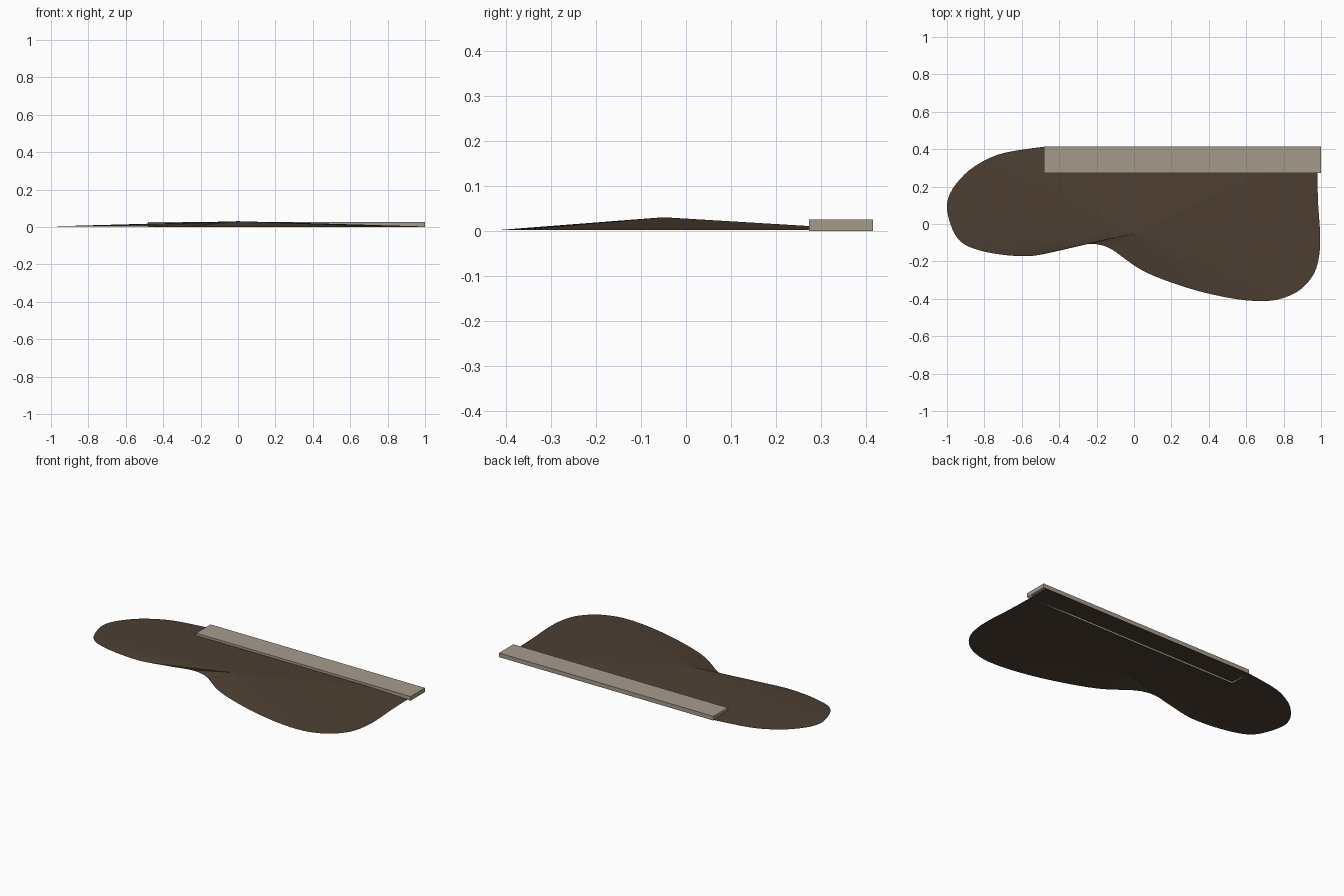
import bpy, bmesh
from mathutils import Vector

if "Cube" in bpy.data.objects:
    bpy.data.objects.remove(bpy.data.objects["Cube"])


def material(name, rgb):
    m = bpy.data.materials.new(name)
    m.diffuse_color = (*rgb, 1)
    m.use_nodes = True
    m.node_tree.nodes["Principled BSDF"].inputs["Base Color"].default_value = m.diffuse_color
    return m


def add_object(name, bm, mat):
    me = bpy.data.meshes.new(name)
    bm.to_mesh(me)
    bm.free()
    ob = bpy.data.objects.new(name, me)
    bpy.context.collection.objects.link(ob)
    me.materials.append(mat)
    return ob


def smooth_path(pts, steps=3):
    """Catmull-Rom curve through an open list of points."""
    p = [Vector(q) for q in pts]
    p = [p[0]] + p + [p[-1]]
    out = []
    for a, b, c, d in zip(p, p[1:], p[2:], p[3:]):
        for i in range(steps):
            t = i / steps
            out.append(0.5 * (2 * b + (c - a) * t + (2 * a - 5 * b + 4 * c - d) * t * t
                              + (3 * b - a - 3 * c + d) * t ** 3))
    return out + [p[-1]]


brown = material("dark earth brown", (0.075, 0.05, 0.033))
tan = material("stone tan", (0.38, 0.33, 0.262))

# Mound: kidney-shaped rim rising as an open fan to one low peak
rim = [(0.98, 0.41), (0.98, 0.27), (0.985, 0.1), (0.995, -0.05), (0.99, -0.17), (0.96, -0.27),
       (0.89, -0.35), (0.8, -0.395), (0.7, -0.412), (0.55, -0.402), (0.35, -0.36),
       (0.15, -0.295), (0.03, -0.24), (-0.05, -0.185), (-0.12, -0.135), (-0.18, -0.112),
       (-0.25, -0.107), (-0.34, -0.128), (-0.48, -0.16), (-0.57, -0.172), (-0.7, -0.165),
       (-0.83, -0.14), (-0.92, -0.1), (-0.97, -0.03), (-1.0, 0.08), (-0.985, 0.16),
       (-0.93, 0.24), (-0.85, 0.31), (-0.73, 0.37), (-0.6, 0.397), (-0.48, 0.413)]
bm = bmesh.new()
peak = bm.verts.new((0, -0.05, 0.031))
ring = [bm.verts.new((q.x, q.y, 0.003)) for q in smooth_path(rim)]
for a, b in zip(ring, ring[1:] + ring[:1]):
    bm.faces.new((peak, b, a))
add_object("mound", bm, brown)

# Slab: long low box along the back edge, open underneath
bm = bmesh.new()
bmesh.ops.create_cube(bm, size=1)
for v in bm.verts:
    v.co = (0.26 + v.co.x * 1.48, 0.344 + v.co.y * 0.142, 0.013 + v.co.z * 0.026)
bm.normal_update()
bmesh.ops.delete(bm, geom=[f for f in bm.faces if f.normal.z < -0.5], context='FACES_ONLY')
add_object("slab", bm, tan)
